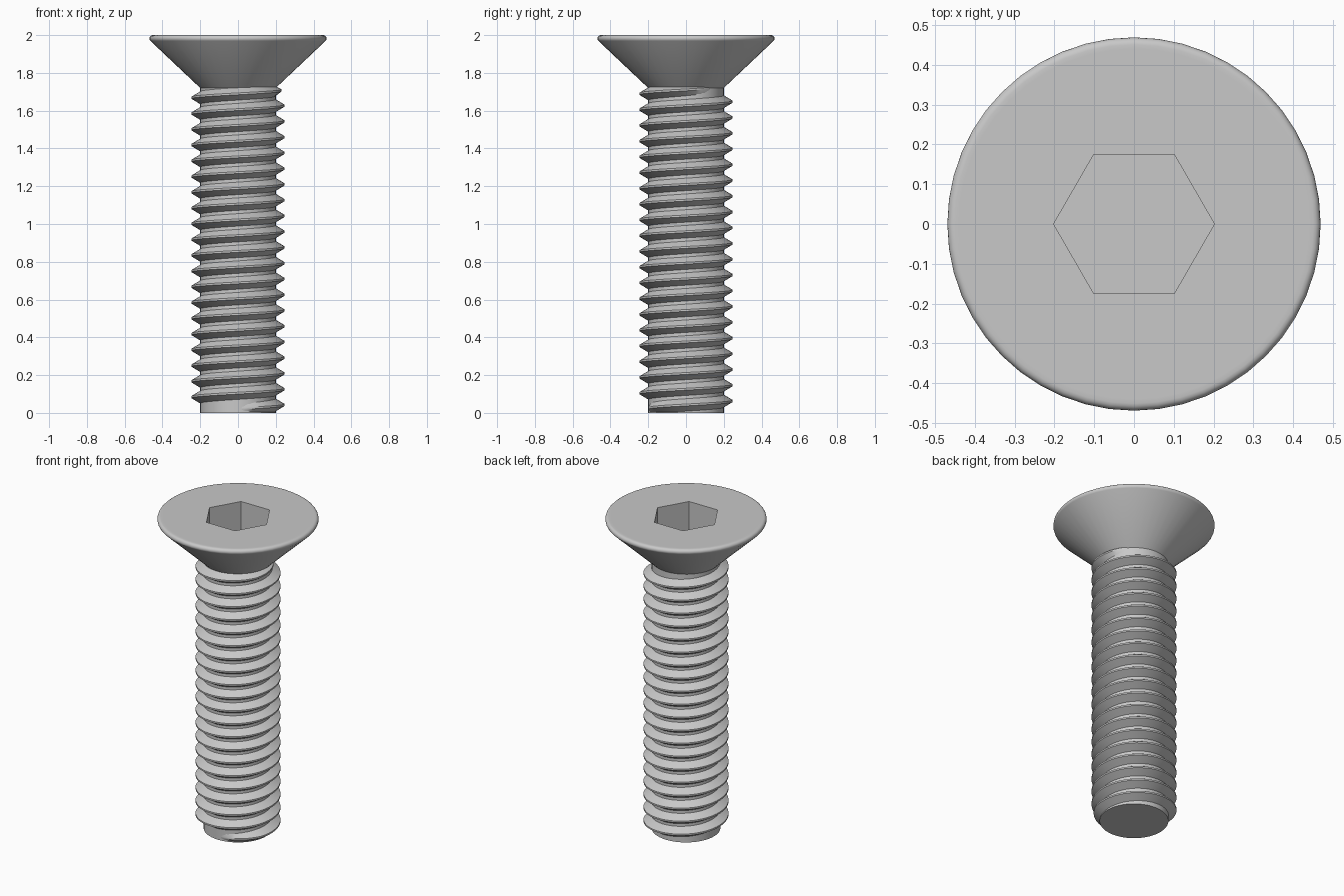
import bpy
import bmesh
from math import cos, sin, pi, tau, radians

SIDES = 48
PITCH = 0.0834
ROOT, CREST = 0.2, 0.247
NECK = 1.72

cube = bpy.data.objects.get("Cube")
if cube:
    bpy.data.objects.remove(cube, do_unlink=True)

steel = bpy.data.materials.new("grey_steel")
steel.use_nodes = True
grey = (0.58, 0.58, 0.58, 1)
steel.diffuse_color = grey
bsdf = next(n for n in steel.node_tree.nodes if n.type == "BSDF_PRINCIPLED")
bsdf.inputs["Base Color"].default_value = grey


def activate(obj):
    bpy.ops.object.select_all(action="DESELECT")
    obj.select_set(True)
    bpy.context.view_layer.objects.active = obj


def finish(bm, name):
    bmesh.ops.recalc_face_normals(bm, faces=bm.faces)
    mesh = bpy.data.meshes.new(name)
    bm.to_mesh(mesh)
    bm.free()
    mesh.materials.append(steel)
    obj = bpy.data.objects.new(name, mesh)
    bpy.context.collection.objects.link(obj)
    return obj


def smooth(obj):
    activate(obj)
    bpy.ops.object.shade_smooth_by_angle(angle=radians(32))


def lathe(name, profile, sides=SIDES):
    """Closed solid of revolution from (radius, height) points."""
    bm = bmesh.new()
    rings = [[bm.verts.new((r * cos(tau * i / sides), r * sin(tau * i / sides), z))
              for i in range(sides)] for r, z in profile]
    for a, b in zip(rings, rings[1:]):
        for i in range(sides):
            j = (i + 1) % sides
            bm.faces.new((a[i], a[j], b[j], b[i]))
    bm.faces.new(rings[0])
    bm.faces.new(rings[-1])
    return finish(bm, name)


def thread(name, z0, start, end, fade):
    """Right-handed ridge; z0 is the crest height at angle 0, the rest is in turns."""
    bm = bmesh.new()
    steps = round((end - start) * SIDES)
    rings = []
    for k in range(steps + 1):
        turn = start + k / SIDES
        grow = min(1, (turn - start) / fade, (end - turn) / fade)
        tip = ROOT - 0.004 + (CREST - ROOT + 0.004) * grow
        a = tau * turn
        ring = []
        for r, dz in ((ROOT - 0.005, -0.036), (tip, -0.005),
                      (tip, 0.005), (ROOT - 0.005, 0.036)):
            z = min(max(z0 + PITCH * turn + dz, 0.002), NECK + 0.01)
            ring.append(bm.verts.new((r * cos(a), r * sin(a), z)))
        rings.append(ring)
    for p, q in zip(rings, rings[1:]):
        for i in range(4):
            j = (i + 1) % 4
            bm.faces.new((p[i], p[j], q[j], q[i]))
    bm.faces.new(rings[0])
    bm.faces.new(rings[-1])
    smooth(finish(bm, name))


# Countersunk head with a rounded rim
rim = [(0.451 + 0.018 * cos(t), 1.982 + 0.018 * sin(t))
       for t in (-pi / 4 + i * pi / 8 for i in range(7))]
head = lathe("countersunk_head", [(ROOT, NECK)] + rim + [(0.44, 2.0)])

# Hexagonal drive socket
cutter = lathe("socket_cutter", [(0.202, 1.75), (0.202, 2.1)], 6)
cutter.hide_render = True
cut = head.modifiers.new("socket", "BOOLEAN")
cut.operation = "DIFFERENCE"
cut.solver = "EXACT"
cut.object = cutter
activate(head)
bpy.ops.object.modifier_apply(modifier=cut.name)
bpy.data.objects.remove(cutter, do_unlink=True)
smooth(head)

# Shank core and the thread wound around it
smooth(lathe("shank", [(ROOT, 0), (ROOT, NECK + 0.01)]))
thread("thread", 0.042, -0.25, 20.125, 0.2)
